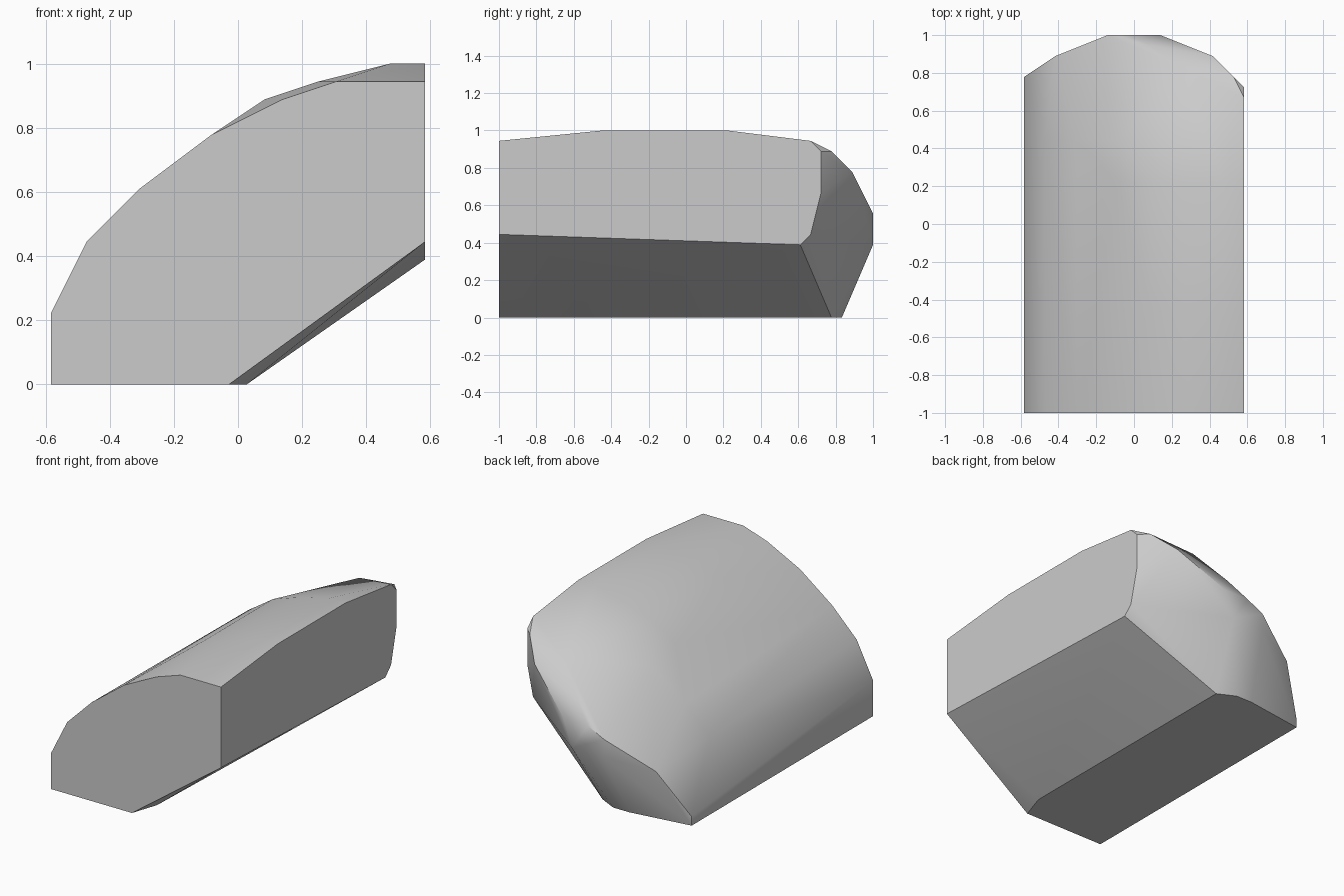
import bpy
import bmesh
import math
from mathutils import Vector

STEP = 1 / 18  # spacing of the modelling lattice


def remove_default_cube():
    cube = bpy.data.objects.get("Cube")
    if cube:
        bpy.data.objects.remove(cube, do_unlink=True)


def make_material(name, color):
    material = bpy.data.materials.new(name)
    material.use_nodes = True
    material.diffuse_color = color
    shader = material.node_tree.nodes["Principled BSDF"]
    shader.inputs["Base Color"].default_value = color
    return material


def lattice_point(across, along, height):
    """Turn lattice steps into a position centred on the ground."""
    return Vector(((across - 10.5) * STEP, along * STEP - 1, height * STEP))


# Outline of the flat front end, as (across, height) steps
front_end = [(0, 0), (0, 4), (2, 8), (5, 11), (9, 14), (13, 16),
             (16, 17), (21, 17), (21, 8), (10, 0)]

# Slightly raised crown along the middle of the body
crown = [(9, 14), (12, 16), (15, 17), (19, 18), (21, 18)]

# Shoulder where the top starts to round down toward the back
shoulder = [(2, 7), (5, 10), (9, 13), (13, 15), (18, 17)]

# Cross-sections by distance from the front end
sections = [
    (0, front_end),
    (3, [(11, 0)]),
    (10, crown),
    (22, crown),
    (26, shoulder),
    # Rounded back end
    (29, [(21, 7)]),
    (30, [(21, 17), (21, 8)]),
    (31, [(21, 16), (21, 12)]),
    (32, [(0, 0), (0, 1), (11, 0), (20, 16)]),
    (33, [(7, 0), (9, 0), (15, 15)]),
    (34, [(3, 6), (18, 14)]),
    (35, [(12, 12)]),
    (36, [(8, 7), (8, 9), (10, 10), (13, 10), (12, 7)]),
]


def build_body(material):
    """Stretch one convex skin over all cross-sections."""
    mesh = bpy.data.meshes.new("rounded_block")
    bm = bmesh.new()
    for along, outline in sections:
        for across, height in outline:
            bm.verts.new(lattice_point(across, along, height))
    hull = bmesh.ops.convex_hull(bm, input=bm.verts[:])
    spare = [item for item in set(hull["geom_interior"] + hull["geom_unused"])
             if isinstance(item, bmesh.types.BMVert)]
    bmesh.ops.delete(bm, geom=spare, context="VERTS")

    # Merge the triangles of each flat side
    bmesh.ops.dissolve_limit(bm, angle_limit=math.radians(0.5),
                             verts=bm.verts[:], edges=bm.edges[:])
    bmesh.ops.recalc_face_normals(bm, faces=bm.faces[:])
    bm.to_mesh(mesh)
    bm.free()

    body = bpy.data.objects.new("rounded_block", mesh)
    bpy.context.collection.objects.link(body)
    mesh.materials.append(material)
    return body


def smooth_curved_parts(body):
    """Blend the rounded top and keep the flat sides crisp."""
    bpy.ops.object.select_all(action="DESELECT")
    body.select_set(True)
    bpy.context.view_layer.objects.active = body
    bpy.ops.object.shade_smooth_by_angle(angle=math.radians(30))


remove_default_cube()
grey = make_material("plain_grey", (0.6, 0.6, 0.6, 1))
smooth_curved_parts(build_body(grey))
